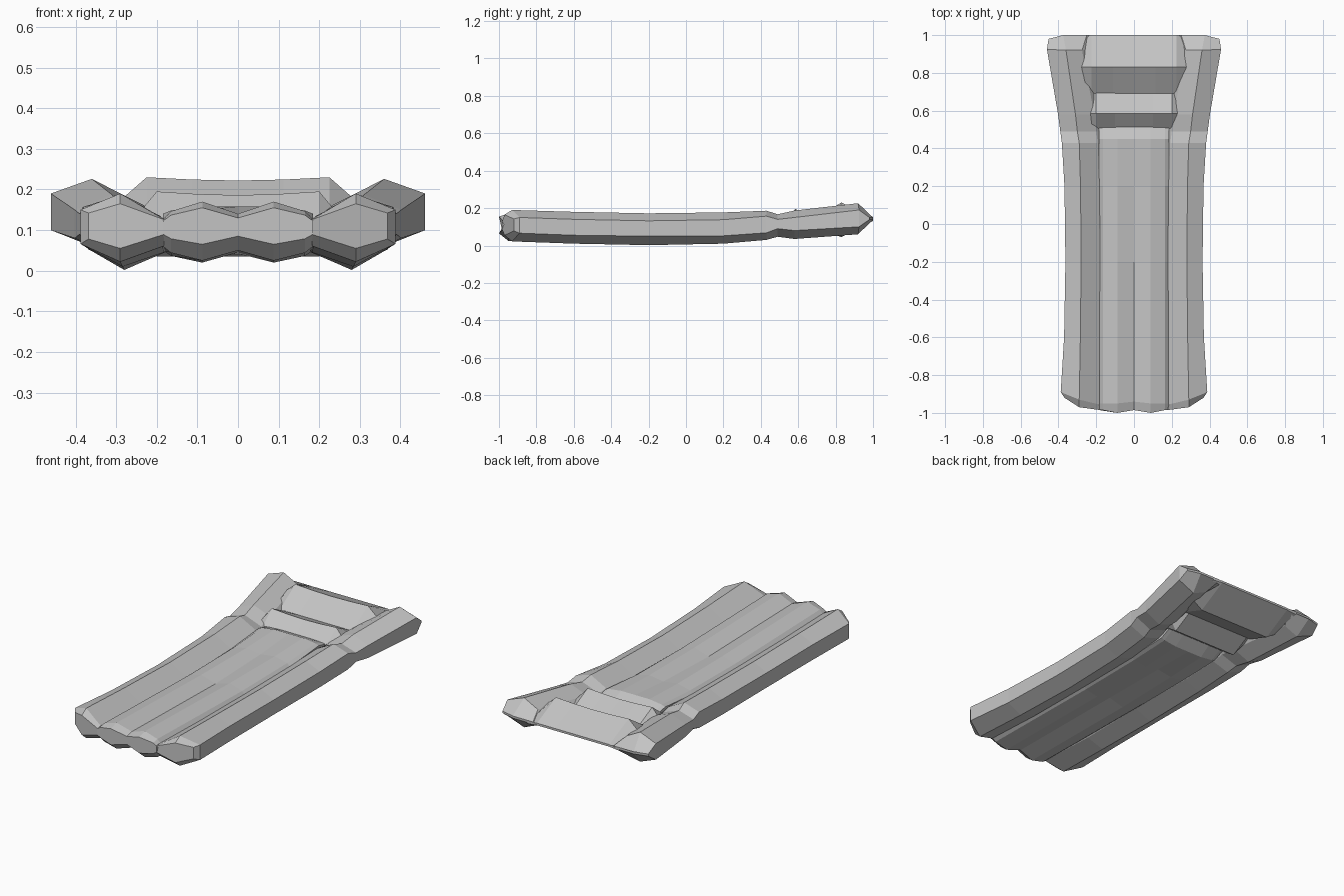
import bpy, bmesh

cube = bpy.data.objects.get("Cube")
if cube:
    bpy.data.objects.remove(cube, do_unlink=True)

grey = bpy.data.materials.new("soft grey")
grey.use_nodes = True
COL = (0.55, 0.55, 0.55, 1.0)
grey.diffuse_color = COL
grey.node_tree.nodes["Principled BSDF"].inputs["Base Color"].default_value = COL


def loft(name, rings):
    """Skin a list of closed rings and cap both ends."""
    bm = bmesh.new()
    rows = [[bm.verts.new(p) for p in ring] for ring in rings]
    n = len(rows[0])
    for a, b in zip(rows, rows[1:]):
        for i in range(n):
            j = (i + 1) % n
            bm.faces.new((a[i], a[j], b[j], b[i]))
    bm.faces.new(rows[0])
    bm.faces.new(rows[-1])
    bmesh.ops.recalc_face_normals(bm, faces=bm.faces)
    me = bpy.data.meshes.new(name)
    bm.to_mesh(me)
    bm.free()
    me.materials.append(grey)
    ob = bpy.data.objects.new(name, me)
    bpy.context.collection.objects.link(ob)
    return ob


# Side tubes: (y, x, top z, bottom z), each for inner seam, ridge, outer edge
TUBE = [
    ((-.985, -.97, -.92), (.18, .29, .368), (.125, .165, .142), (.09, .055, .078)),
    ((-.955, -.93, -.89), (.185, .29, .388), (.13, .19, .15), (.06, .022, .066)),
    ((-.6, -.6, -.6), (.183, .284, .37), (.12, .18, .14), (.045, .01, .055)),
    ((-.2, -.2, -.2), (.18, .28, .363), (.115, .172, .132), (.045, .002, .05)),
    ((.2, .2, .2), (.183, .283, .368), (.12, .177, .138), (.045, .01, .052)),
    ((.43, .43, .43), (.192, .29, .382), (.135, .186, .157), (.06, .03, .068)),
    ((.49, .49, .49), (.2, .3, .39), (.13, .167, .14), (.08, .047, .09)),
    ((.58, .58, .58), (.21, .31, .402), (.15, .187, .15), (.075, .035, .08)),
    ((.92, .92, .925), (.275, .36, .461), (.182, .226, .19), (.095, .06, .10)),
    ((1.0, 1.0, .98), (.25, .375, .452), (.15, .15, .15), (.138, .138, .138)),
]
for side, s in (("left", 1), ("right", -1)):
    rings = []
    for ys, xs, top, bot in TUBE:
        ring = [(s * x, y, z) for x, y, z in zip(xs, ys, top)]
        ring += [(s * x, y, z) for x, y, z in reversed(list(zip(xs, ys, bot)))]
        # sloping inner wall
        ring.append((s * (xs[0] - .035), ys[0], (top[0] + bot[0]) / 2))
        rings.append(ring)
    loft(side + "_side_tube", rings)

# Ribbed centre panel: (y, top z, bottom z) for centre seam, rib ridge, outer seam
PANEL = [
    ((-.985, -1.0, -.985), (.13, .155, .122), (.085, .065, .09)),
    ((-.94, -.95, -.95), (.14, .17, .127), (.05, .025, .06)),
    ((-.2, -.2, -.2), (.125, .152, .11), (.045, .02, .05)),
    ((.2, .2, .2), (.138, .15, .118), (.042, .028, .05)),
    ((.45, .45, .45), (.158, .158, .14), (.04, .04, .058)),
    ((.515, .515, .515), (.13, .13, .125), (.085, .085, .088)),
]
rings = []
for ys, top, bot in PANEL:
    def half(z, lift):
        shoulder = z[2] + (z[1] - z[2]) * lift
        return [(0, ys[0], z[0]), (.088, ys[1], z[1]),
                (.165, ys[2], shoulder), (.185, ys[2], z[2])]
    t, b = half(top, .45), half(bot, .45)
    rings.append([(-x, y, z) for x, y, z in reversed(t[1:])] + t
                 + list(reversed(b)) + [(-x, y, z) for x, y, z in b[1:]])
loft("ribbed_panel", rings)


def cushion(name, profile, ridge_half, end_half, squash, sag, mid=.125):
    """Headrest bar: a (y, z) profile swept across x with squashed ends."""
    rings = []
    for x, k, d in ((-end_half, squash, 0), (-ridge_half, 1, 0), (-ridge_half / 2, 1, sag * .7),
                    (0, 1, sag), (ridge_half / 2, 1, sag * .7), (ridge_half, 1, 0),
                    (end_half, squash, 0)):
        rings.append([(x, y, mid + (z - mid) * k - (d if z > .18 else 0)) for y, z in profile])
    loft(name, rings)


cushion("headrest_front_bar", [(.505, .125), (.585, .195), (.695, .14),
                               (.695, .095), (.585, .035), (.505, .09)], .2, .235, .4, .009)
cushion("headrest_rear_bar", [(.69, .14), (.83, .23), (1.0, .15),
                              (1.0, .138), (.83, .045), (.69, .095)], .225, .285, .5, .008)
